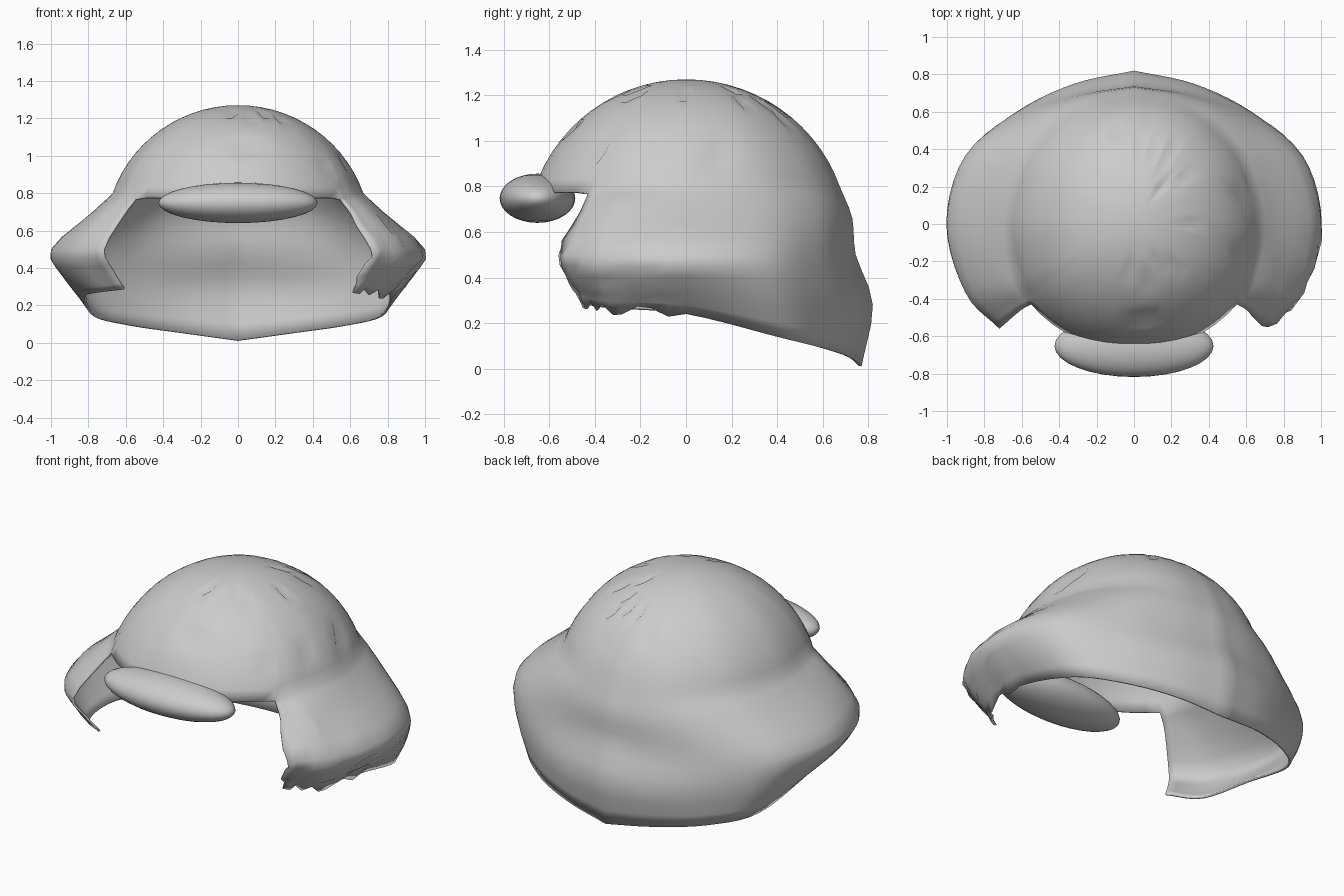
import bpy, bmesh, math, random
from mathutils import Vector

if "Cube" in bpy.data.objects:
    bpy.data.objects.remove(bpy.data.objects["Cube"])

random.seed(4)
grey = bpy.data.materials.new("plain grey")
grey.diffuse_color = (0.6, 0.6, 0.6, 1)
grey.use_nodes = True
grey.node_tree.nodes["Principled BSDF"].inputs["Base Color"].default_value = grey.diffuse_color


def finish(ob, angle=40):
    """Assign the colour and smooth everything except sharp edges."""
    ob.data.materials.append(grey)
    bpy.ops.object.select_all(action='DESELECT')
    ob.select_set(True)
    bpy.context.view_layer.objects.active = ob
    bpy.ops.object.shade_smooth_by_angle(angle=math.radians(angle))


def smooth_path(points, steps):
    """Catmull-Rom curve through the points."""
    pts = [Vector(p) for p in points]
    pts = [2 * pts[0] - pts[1]] + pts + [2 * pts[-1] - pts[-2]]
    out = []
    for i in range(1, len(pts) - 2):
        a, b, c, d = pts[i - 1:i + 3]
        for k in range(steps):
            t = k / steps
            out.append(0.5 * (2 * b + (c - a) * t + (2 * a - 5 * b + 4 * c - d) * t * t
                              + (3 * b - a - 3 * c + d) * t ** 3))
    return out + [pts[-2]]


# Skirt sections from the front opening round to the back, dome rim to hem
SECTIONS = [
    [(.55, -.43, .77), (.61, -.465, .69), (.72, -.56, .50), (.67, -.51, .38), (.61, -.46, .285)],
    [(.62, -.28, .80), (.73, -.32, .705), (.90, -.37, .50), (.85, -.35, .36), (.77, -.33, .265)],
    [(.67, 0, .80), (.775, 0, .70), (1.0, 0, .50), (.94, 0, .36), (.82, 0, .24)],
    [(.59, .32, .80), (.70, .35, .69), (.89, .36, .50), (.87, .38, .33), (.77, .40, .14)],
    [(.42, .53, .80), (.50, .575, .67), (.60, .59, .48), (.62, .605, .30), (.57, .60, .09)],
    [(.22, .64, .80), (.26, .685, .66), (.30, .70, .48), (.32, .75, .28), (.29, .72, .05)],
    [(0, .675, .80), (0, .73, .66), (0, .745, .50), (0, .82, .28), (0, .77, .01)],
]
DOME_ROWS, DOME_Z, DOME_R = 14, .57, .70

# Interpolate the sections sideways, then down each column
rails = [smooth_path([s[r] for s in SECTIONS], 5) for r in range(5)]
skirt = [smooth_path([rail[i] for rail in rails], 3) for i in range(len(rails[0]))]

# Bare front rim of the dome
edge = skirt[0][0]
edge_angle = math.atan2(edge.x, -edge.y)
front = []
for i in range(8):
    a = edge_angle * i / 8
    r = .67 + (edge.xy.length - .67) * i / 8
    front.append([Vector((r * math.sin(a), -r * math.cos(a), .775))])


def dome_column(rim):
    """Meridian from the crown down to the rim point."""
    end = math.acos((rim.z - DOME_Z) / DOME_R)
    col = []
    for r in range(DOME_ROWS):
        t = end * r / DOME_ROWS
        f = math.sin(t) / math.sin(end)
        col.append(Vector((rim.x * f, rim.y * f, DOME_Z + DOME_R * math.cos(t))))
    return col


# Hood: dome plus flared skirt, both halves welded
bm = bmesh.new()
for side in (1, -1):
    grid = []
    for col in front + skirt:
        pts = dome_column(col[0]) + [p.copy() for p in col]
        # frayed hem at the front of the right wing
        if side == 1 and len(col) > 1 and col[-1].y < 0:
            pts[-1].z += random.uniform(-.03, .02)
            for p in pts[-9:]:
                p.x += random.uniform(-.015, .01)
                p.y += random.uniform(-.01, .01)
        grid.append([bm.verts.new((p.x * side, p.y, p.z)) for p in pts])
    for a, b in zip(grid, grid[1:]):
        for r in range(min(len(a), len(b)) - 1):
            quad = [a[r], b[r], b[r + 1], a[r + 1]]
            bm.faces.new(quad if side == -1 else quad[::-1])
bmesh.ops.remove_doubles(bm, verts=bm.verts, dist=.0005)
bmesh.ops.recalc_face_normals(bm, faces=bm.faces)
crown = max(bm.faces, key=lambda f: f.calc_center_median().z)
if crown.normal.z < 0:
    bmesh.ops.reverse_faces(bm, faces=bm.faces)

# Small scattered nicks in the dome, mostly on its right side
spots = [v for v in bm.verts if .9 < v.co.z < 1.24 and v.co.x > -.15 and v.co.y < .5]
for v in random.sample(spots, 20):
    v.co -= (v.co - Vector((0, 0, DOME_Z))).normalized() * .022

mesh = bpy.data.meshes.new("hood")
bm.to_mesh(mesh)
bm.free()
hood = bpy.data.objects.new("hood", mesh)
bpy.context.collection.objects.link(hood)
finish(hood, 50)
shell = hood.modifiers.new("thickness", 'SOLIDIFY')
shell.thickness = .012
shell.offset = -1

# Front pad: flattened ellipsoid
bpy.ops.mesh.primitive_uv_sphere_add(segments=32, ring_count=16, location=(0, -.652, .748))
pad = bpy.context.object
pad.name = "front_pad"
pad.scale = (.425, .166, .108)
finish(pad)
